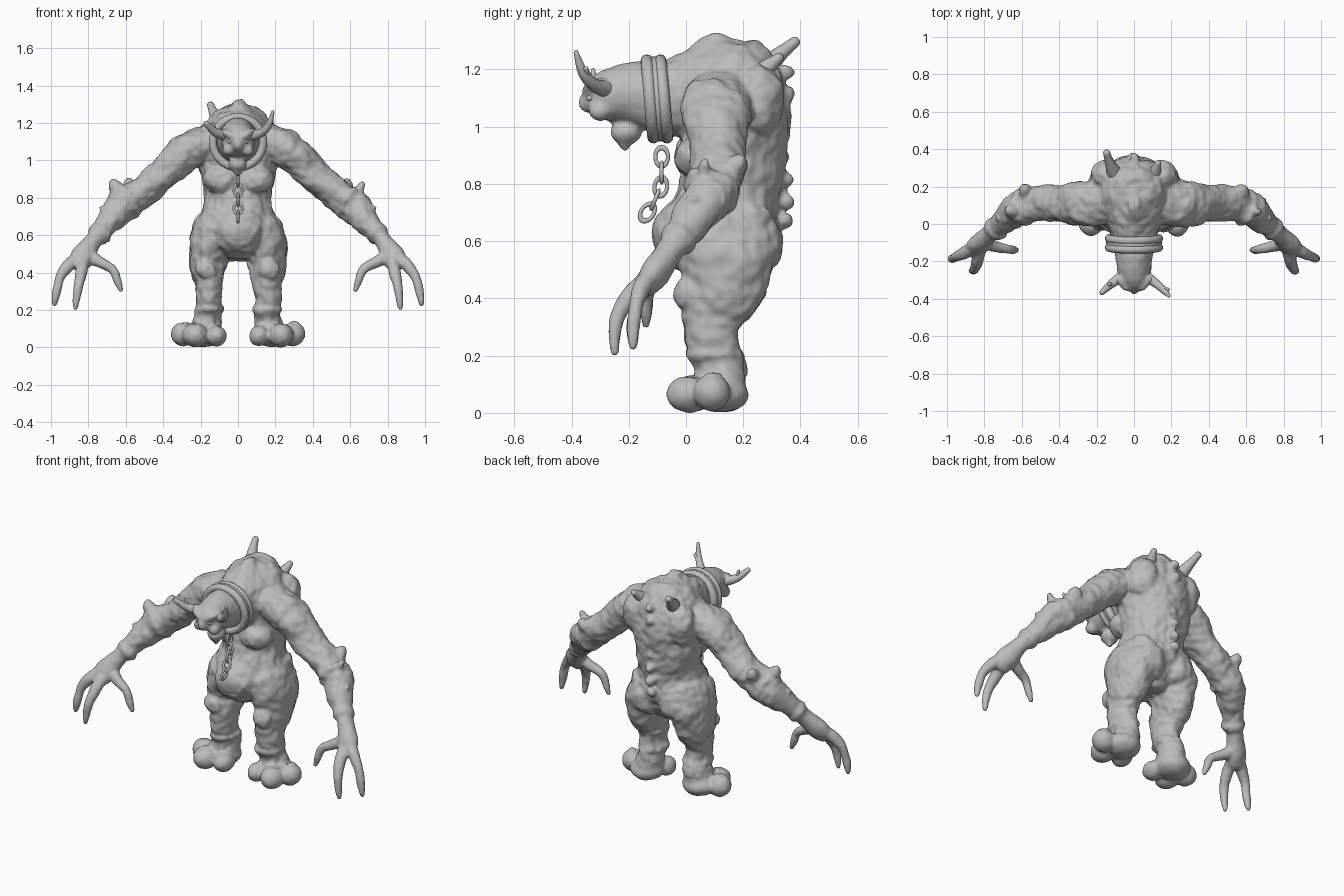
import bpy, bmesh, math
from mathutils import Vector, Matrix, noise

cube = bpy.data.objects.get("Cube")
if cube:
    bpy.data.objects.remove(cube, do_unlink=True)

grey = bpy.data.materials.new("stone_grey")
grey.use_nodes = True
GREY = (0.5, 0.5, 0.5, 1)
grey.diffuse_color = GREY
grey.node_tree.nodes["Principled BSDF"].inputs["Base Color"].default_value = GREY

X, Y = Vector((1, 0, 0)), Vector((0, 1, 0))


def tube(bm, pts, ref=X, side=1, steps=4, sides=20):
    """Smooth loft through (x, y, z, radius along ref[, other radius])."""
    keys = [Vector((p[0] * side, p[1], p[2], p[3], p[-1])) for p in pts]
    keys = [keys[0]] + keys + [keys[-1]]
    path = []
    for a, b, c, d in zip(keys, keys[1:], keys[2:], keys[3:]):
        for i in range(steps):
            t = i / steps
            path.append(b + 0.5 * t * ((c - a) + t * ((2 * a - 5 * b + 4 * c - d) + t * (3 * (b - c) + d - a))))
    path.append(keys[-1])
    # rounded ends
    for end, inner in ((0, 1), (-1, -2)):
        e = path[end].copy()
        out = (Vector(e[:3]) - Vector(path[inner][:3])).normalized() * min(e[3], e[4]) * 0.5
        cap = Vector((*(Vector(e[:3]) + out), e[3] * 0.6, e[4] * 0.6))
        path.insert(0 if end == 0 else len(path), cap)
    rings = []
    for i, p in enumerate(path):
        tan = Vector(path[min(i + 1, len(path) - 1)][:3]) - Vector(path[max(i - 1, 0)][:3])
        tan.normalize()
        u = (ref - tan * ref.dot(tan)).normalized()
        v = tan.cross(u)
        rings.append([bm.verts.new(Vector(p[:3]) + u * p[3] * math.cos(k * math.tau / sides)
                                   + v * p[4] * math.sin(k * math.tau / sides)) for k in range(sides)])
    for r, s in zip(rings, rings[1:]):
        for k in range(sides):
            n = (k + 1) % sides
            bm.faces.new((r[k], r[n], s[n], s[k]))
    bm.faces.new(rings[0])
    bm.faces.new(rings[-1])


def blob(bm, x, y, z, rx, ry, rz):
    m = Matrix.Translation((x, y, z)) @ Matrix.Diagonal((rx, ry, rz, 1))
    bmesh.ops.create_icosphere(bm, subdivisions=3, radius=1, matrix=m)


def finish(bm, name):
    bmesh.ops.recalc_face_normals(bm, faces=bm.faces[:])
    mesh = bpy.data.meshes.new(name)
    bm.to_mesh(mesh)
    bm.free()
    return place(mesh, name)


def place(mesh, name):
    mesh.materials.clear()
    mesh.materials.append(grey)
    mesh.polygons.foreach_set("use_smooth", [True] * len(mesh.polygons))
    ob = bpy.data.objects.new(name, mesh)
    bpy.context.scene.collection.objects.link(ob)
    return ob


def torus(name, major, minor, matrix):
    bpy.ops.mesh.primitive_torus_add(major_radius=major, minor_radius=minor,
                                     major_segments=40, minor_segments=12)
    ob = bpy.context.object
    ob.name = name
    ob.matrix_world = matrix
    ob.data.materials.append(grey)
    ob.data.polygons.foreach_set("use_smooth", [True] * len(ob.data.polygons))


body = bmesh.new()
# torso, belly and neck
tube(body, [(0, .12, .54, .15, .17), (0, .13, .64, .21, .2), (0, .15, .75, .18, .18),
            (0, .17, .86, .19, .18), (0, .17, .97, .21, .19), (0, .16, 1.08, .23, .2),
            (0, .14, 1.18, .18, .18), (0, .11, 1.25, .11, .13), (0, .1, 1.295, .04, .06)])
blob(body, 0, .04, .62, .16, .16, .145)
tube(body, [(0, .1, 1.11, .17, .17), (0, -.04, 1.1, .13, .14), (0, -.12, 1.1, .11, .12),
            (0, -.2, 1.11, .095, .11), (0, -.28, 1.1, .085, .09), (0, -.32, 1.09, .06, .07)])
# nose, jaw and hanging chin
blob(body, 0, -.345, 1.08, .025, .03, .04)
blob(body, 0, -.21, .975, .05, .055, .045)
tube(body, [(0, -.22, .98, .04, .035), (0, -.215, .94, .03, .025), (0, -.21, .915, .012)])
# spine knobs
for i in range(8):
    z = .66 + i * .075
    blob(body, 0, .335 + .015 * math.sin(i * 1.2), z, .03, .035, .03)

for s in (1, -1):
    # brow, cheek, chest and hip
    tube(body, [(.015, -.345, 1.115, .018), (.05, -.335, 1.135, .02), (.085, -.29, 1.15, .018)], Y, s)
    blob(body, s * .05, -.3, 1.05, .035, .04, .035)
    blob(body, s * .085, .05, .89, .105, .09, .08)
    blob(body, s * .19, .13, .64, .05, .09, .06)
    # shoulder blade and buttock
    blob(body, s * .14, .25, 1.08, .1, .09, .13)
    blob(body, s * .1, .24, .58, .11, .1, .1)
    # arm
    tube(body, [(.1, .13, 1.1, .12, .1), (.22, .11, 1.07, .125, .1), (.3, .11, 1.02, .12, .1),
                (.41, .11, .91, .1, .085), (.52, .11, .82, .09, .085), (.62, .08, .75, .09, .09),
                (.68, .03, .68, .075, .07), (.77, -.05, .57, .05, .045),
                (.83, -.11, .48, .05, .065), (.85, -.14, .43, .035, .05)], Y, s)
    # two fingers and a thumb
    tube(body, [(.84, -.11, .48, .035), (.9, -.15, .44, .034), (.95, -.175, .37, .027),
                (.97, -.185, .29, .024), (.983, -.185, .22, .013)], Y, s)
    tube(body, [(.82, -.12, .47, .035), (.835, -.19, .41, .033), (.85, -.235, .34, .027),
                (.862, -.25, .27, .024), (.87, -.25, .2, .013)], X, s)
    tube(body, [(.81, -.1, .49, .035), (.74, -.12, .45, .03), (.67, -.135, .41, .024),
                (.645, -.14, .35, .022), (.625, -.14, .295, .013)], Y, s)
    # forearm bands and thorns
    tube(body, [(.735, -.02, .61, .066, .062), (.75, -.033, .595, .066, .062)], Y, s)
    tube(body, [(.585, .09, .775, .1, .098), (.6, .085, .765, .1, .098)], Y, s)
    tube(body, [(.57, .14, .82, .05), (.585, .19, .87, .03), (.59, .205, .885, .015)], X, s)
    tube(body, [(.62, .07, .79, .04), (.66, .07, .86, .025), (.67, .07, .88, .01)], Y, s)
    tube(body, [(.68, .03, .7, .03), (.735, .03, .745, .012)], Y, s)
    # leg
    tube(body, [(.11, .13, .66, .11, .18), (.145, .14, .55, .11, .18), (.16, .13, .43, .1, .145),
                (.155, .09, .34, .08, .11), (.155, .095, .24, .068, .088),
                (.16, .115, .15, .072, .088), (.17, .115, .08, .085, .095)], X, s)
    blob(body, s * .17, .0, .41, .055, .04, .06)
    for z in (.19, .3):
        tube(body, [(.155, .1, z, .079, .1), (.155, .1, z + .012, .079, .1)], X, s)
    # foot with three toes
    blob(body, s * .18, .12, .06, .1, .1, .065)
    blob(body, s * .23, .01, .06, .068, .078, .066)
    blob(body, s * .295, .09, .065, .065, .065, .066)
    blob(body, s * .115, .03, .055, .056, .07, .056)

# fuse the parts into one skin
draft = finish(body, "draft")
remesh = draft.modifiers.new("fuse", "REMESH")
remesh.mode = "VOXEL"
remesh.voxel_size = .0095
soften = draft.modifiers.new("soften", "SMOOTH")
soften.factor = .5
soften.iterations = 4
skin = bpy.data.meshes.new_from_object(draft.evaluated_get(bpy.context.evaluated_depsgraph_get()))
bpy.data.objects.remove(draft, do_unlink=True)

# lumpy skin, calmer on hands and head
moves = []
for v in skin.vertices:
    calm = .3 if abs(v.co.x) > .7 or v.co.y < -.1 or v.co.z < .12 else 1
    lump = noise.noise(v.co * 10) * .014 + noise.noise(v.co * 26) * .007
    moves.append(v.co + v.normal * lump * calm)
floor = min(m.z for m in moves)
for v, m in zip(skin.vertices, moves):
    v.co = m - Vector((0, 0, floor))
skin.name = "body"
place(skin, "body")

# horns
bm = bmesh.new()
tube(bm, [(.05, -.27, 1.13, .032), (.12, -.32, 1.145, .023), (.165, -.36, 1.19, .018), (.187, -.385, 1.262, .008)], Y)
tube(bm, [(.145, -.34, 1.165, .014), (.185, -.35, 1.205, .008)], Y)
finish(bm, "left_horn")
bm = bmesh.new()
tube(bm, [(.05, -.27, 1.13, .032), (.12, -.32, 1.15, .023), (.173, -.368, 1.2, .014)], Y, -1)
tube(bm, [(.12, -.32, 1.15, .013), (.135, -.325, 1.2, .007)], Y, -1)
finish(bm, "right_horn")

# back spikes
bm = bmesh.new()
tube(bm, [(-.1, .26, 1.19, .045), (-.13, .33, 1.255, .026), (-.148, .385, 1.3, .018)])
finish(bm, "long_back_spike")
bm = bmesh.new()
tube(bm, [(.1, .24, 1.17, .045), (.12, .3, 1.22, .025), (.13, .33, 1.245, .016)])
finish(bm, "short_back_spike")

# eyes
bm = bmesh.new()
for s in (1, -1):
    blob(bm, s * .042, -.335, 1.1, .013, .013, .011)
finish(bm, "eyes")

# collar rings round the neck
tilt = Matrix.Rotation(math.radians(95), 4, "X")
for name, y, major, minor in (("front_collar_ring", -.125, .134, .022), ("collar_band", -.1, .128, .022),
                              ("back_collar_ring", -.078, .134, .022)):
    torus(name, major, minor, Matrix.Translation((0, y, 1.097)) @ tilt)

# hanging chain, links turned alternately
for i, (y, z, lean) in enumerate(((-.085, .895, 0), (-.085, .84, 0), (-.088, .79, -.15),
                                  (-.108, .745, -.4), (-.135, .7, -.6))):
    turn = math.pi / 2 if i % 2 == 0 else 0
    m = (Matrix.Translation((0, y, z)) @ Matrix.Rotation(lean, 4, "X") @ Matrix.Rotation(turn, 4, "Z")
         @ Matrix.Rotation(math.pi / 2, 4, "X") @ Matrix.Diagonal((1, 1.45, 1, 1)))
    torus("chain_link", .022, .007, m)
